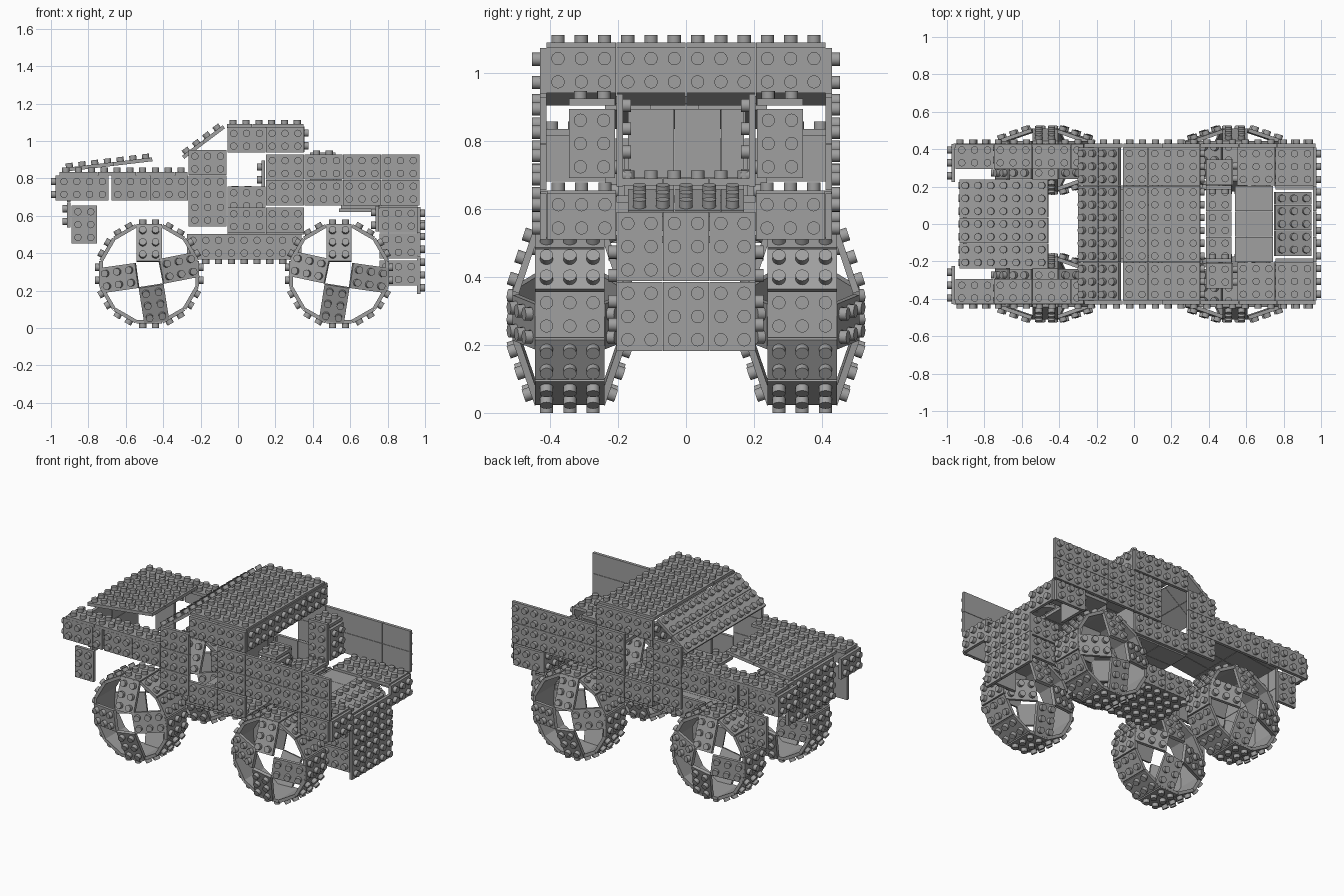
import bpy, bmesh, math
from mathutils import Vector, Matrix

if "Cube" in bpy.data.objects:
    bpy.data.objects.remove(bpy.data.objects["Cube"], do_unlink=True)

P = 0.0685        # stud pitch
THICK = 0.02      # plate thickness
STUD_H = 0.023
STUD_R = 0.0195
SEAM = 0.002
X, Y, Z = Vector((1, 0, 0)), Vector((0, 1, 0)), Vector((0, 0, 1))

grey = bpy.data.materials.new("brick grey")
grey.use_nodes = True
GREY = (0.35, 0.35, 0.35, 1)
grey.diffuse_color = GREY
grey.node_tree.nodes["Principled BSDF"].inputs["Base Color"].default_value = GREY
made = []


def panel(bm, corner, u, v, nu, nv, tu=3, tv=2, studs=True):
    """Studded plates tiling nu x nv studs; the outer face looks along u x v."""
    n = u.cross(v).normalized()
    frame = Matrix((u, v, n)).transposed().to_4x4()
    frame.translation = Vector(corner)
    for i in range(0, nu, tu):
        for j in range(0, nv, tv):
            w, h = min(tu, nu - i) * P, min(tv, nv - j) * P
            place = Matrix.Translation((i * P + w / 2, j * P + h / 2, -THICK / 2))
            size = Matrix.Diagonal((w - SEAM, h - SEAM, THICK, 1))
            bmesh.ops.create_cube(bm, size=1, matrix=frame @ place @ size)
    if studs:
        for i in range(nu):
            for j in range(nv):
                place = Matrix.Translation(((i + .5) * P, (j + .5) * P, STUD_H / 2))
                bmesh.ops.create_cone(bm, cap_ends=True, segments=14, radius1=STUD_R,
                                      radius2=STUD_R, depth=STUD_H, matrix=frame @ place)


def finish(name, bm, mirror):
    mesh = bpy.data.meshes.new(name)
    bm.to_mesh(mesh)
    bm.free()
    mesh.materials.append(grey)
    ob = bpy.data.objects.new(name, mesh)
    bpy.context.collection.objects.link(ob)
    if mirror:
        m = ob.modifiers.new("Mirror", 'MIRROR')
        m.use_axis = (False, True, False)
        m.use_mirror_merge = False
    made.append(ob)


def part(name, *panels, mirror=False):
    bm = bmesh.new()
    for p in panels:
        panel(bm, *p)
    finish(name, bm, mirror)


SIDE = -0.43      # outer face of the body side
IN = -0.205       # side of the narrow chassis
HALF = -6 * P     # half of a twelve-stud width

# Body sides, mirrored across the centre line
part("front_fender",
     ((-.965, SIDE, .68), X, Z, 4, 2),
     ((-.677, SIDE, .68), X, Z, 6, 2),
     ((-.955, SIDE, .835), X, Y, 10, 2),
     ((-.977, SIDE, .68), Z, Y, 2, 3, 2, 3), mirror=True)
part("front_lamp_panel", ((-.89, SIDE, .45), X, Z, 2, 3, 2, 3), mirror=True)
part("cabin_side",
     ((-.265, SIDE, .542), X, Z, 3, 6),
     ((-.057, SIDE, .508), X, Z, 3, 2),
     ((.149, SIDE, .508), X, Z, 3, 2),
     ((.149, SIDE, .655), X, Z, 3, 4), mirror=True)
part("roof_side", ((-.057, SIDE, .938), X, Z, 6, 2), mirror=True)
part("bed_side", ((.355, SIDE, .655), X, Z, 9, 4), mirror=True)
part("rear_fender",
     ((.755, SIDE, .51), X, Z, 3, 2),
     ((.977, -.41, .51), Y, Z, 3, 2),
     ((.735, SIDE, .515), Z, Y, 2, 3, 2, 3), mirror=True)
part("wheel_arch_top", ((.55, -.41, .655), X, Y, 6, 3, 3, 3), mirror=True)
part("storage_box",
     ((.385, -.345, .925), X, Y, 2, 2),
     ((.53, -.345, .69), Y, Z, 2, 3, 2, 3),
     ((.385, -.185, .665), Z, X, 4, 2, 4, 2), mirror=True)

# Roof, windshield and hood
part("roof",
     ((-.06, HALF, 1.09), X, Y, 6, 12, 2, 3),
     ((.355, HALF, .94), Y, Z, 12, 2))
slope = Vector((.8, 0, .6))
part("windshield", ((-.3, HALF, .92), slope, Y, 4, 12, 2, 3))
hood_dir = Vector((.993, 0, .118)).normalized()
part("hood", ((-.935, -3.5 * P, .855), hood_dir, Y, 7, 7, 4, 2))
part("grille", ((-.915, -3.5 * P, .535), Z, Y, 4, 7, 2, 3))

# Chassis, floors and tail
part("chassis_side", ((-.275, IN, .366), X, Z, 9, 2), mirror=True)
part("chassis_bottom", ((-.275, -3 * P, .366), Y, X, 6, 9, 2, 3))
part("cabin_floor", ((-.057, HALF, .52), X, Y, 6, 12, 3, 2))
part("bed_floor",
     ((.385, -3 * P, .69), X, Y, 2, 6),
     ((.54, -3 * P, .64), X, Y, 3, 6, 3, 2, False),
     ((.755, -2.5 * P, .66), Vector((.95, 0, -.312)), Y, 3, 5))
part("tail_panel", ((.977, -3 * P, .181), Y, Z, 6, 6, 2, 3))
part("tail_side",
     ((.755, IN, .37), X, Z, 3, 2),
     ((.755, IN, .225), X, Z, 3, 2), mirror=True)

# Seat inside the cabin
part("seat",
     ((-.05, -2.5 * P, .735), X, Y, 2, 5),
     ((.125, -2.5 * P, .69), Z, Y, 3, 5, 3, 2))
part("seat_side", ((-.057, -.2, .62), X, Z, 3, 2, 3, 2), mirror=True)

# Wheels: twelve tread plates, with four leaning spoke plates on each face
RIM = 0.267


def wheel(name, cx, spoke_angles):
    bm = bmesh.new()
    c = Vector((cx, -.342, RIM + STUD_H))
    for k in range(12):
        a = math.tau * k / 12
        r = Vector((math.cos(a), 0, math.sin(a)))
        t = r.cross(Y)
        panel(bm, c + r * RIM - Y * 1.5 * P - t * P, Y, t, 3, 2)
    for deg in spoke_angles:
        a = math.radians(deg)
        r = Vector((math.cos(a), 0, math.sin(a)))
        t = r.cross(Y)
        for s in (-1, 1):
            lean = (s * Y * .34 - r).normalized()
            panel(bm, c + r * .262 + s * Y * 1.5 * P + s * t * P, -s * t, lean, 2, 3, 2, 3)
    finish(name, bm, True)


wheel("front_wheel", -.475, (90, 11, -81, 188))
wheel("rear_wheel", .54, (90, -8, -99, 168))

# Round studs shade smooth while plate edges stay sharp
bpy.ops.object.select_all(action='DESELECT')
for ob in made:
    ob.select_set(True)
bpy.context.view_layer.objects.active = made[0]
bpy.ops.object.shade_smooth_by_angle()
